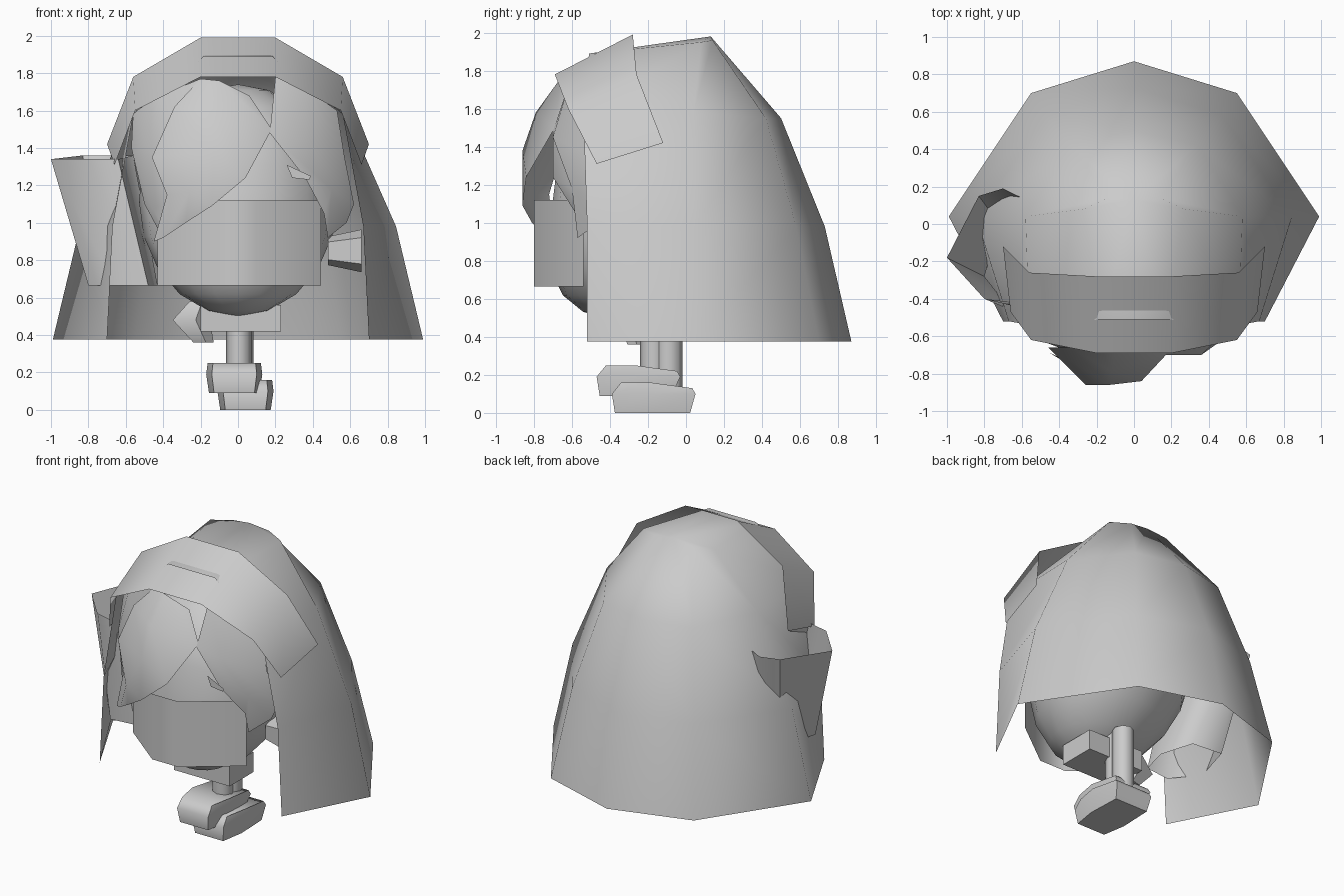
import bpy, bmesh, math

if "Cube" in bpy.data.objects:
    bpy.data.objects.remove(bpy.data.objects["Cube"])


def loft(name, rows, closed=False, caps=False, mirror=False, angle=60):
    """Skin a surface through rows of points with equal counts."""
    bm = bmesh.new()
    grid = [[bm.verts.new(p) for p in r] for r in rows]
    n = len(rows[0])
    for a, b in zip(grid, grid[1:]):
        for i in range(n if closed else n - 1):
            j = (i + 1) % n
            bm.faces.new((a[i], a[j], b[j], b[i]))
    if caps:
        bm.faces.new(grid[0])
        bm.faces.new(grid[-1])
    if mirror:
        geo = bmesh.ops.duplicate(bm, geom=bm.verts[:] + bm.edges[:] + bm.faces[:])["geom"]
        for v in geo:
            if isinstance(v, bmesh.types.BMVert):
                v.co.x *= -1
    bmesh.ops.remove_doubles(bm, verts=bm.verts, dist=0.002)
    bmesh.ops.recalc_face_normals(bm, faces=bm.faces)
    me = bpy.data.meshes.new(name)
    bm.to_mesh(me)
    bm.free()
    ob = bpy.data.objects.new(name, me)
    bpy.context.collection.objects.link(ob)
    smooth(ob, angle)
    return ob


def smooth(ob, angle):
    bpy.ops.object.select_all(action='DESELECT')
    ob.select_set(True)
    bpy.context.view_layer.objects.active = ob
    bpy.ops.object.shade_smooth_by_angle(angle=math.radians(angle))


def ring(cx, cy, z, rx, ry, n=6):
    """Horizontal ring of points."""
    return [(cx + rx * math.cos(2 * math.pi * i / n),
             cy + ry * math.sin(2 * math.pi * i / n), z) for i in range(n)]


# Hood: open-fronted cloth shell, half of it mirrored
loft("hood", [
    [(.70, -.52, .375), (.99, .04, .375), (.55, .70, .375), (0, .87, .375)],
    [(.67, -.52, .98), (.845, .04, .98), (.47, .58, .98), (0, .73, .98)],
    [(.56, -.54, 1.58), (.58, .04, 1.58), (.34, .42, 1.55), (0, .50, 1.55)],
    [(.18, -.51, 1.89), (.27, .08, 1.95), (.14, .14, 1.96), (0, .13, 1.98)],
    [(0, -.51, 1.89), (0, .13, 1.98), (0, .13, 1.98), (0, .13, 1.98)],
], mirror=True, angle=89)

# Headband: tilted strip over the forehead
loft("headband", [
    [(.66, -.47, 1.31), (.55, -.62, 1.60), (.20, -.69, 1.78), (0, -.69, 1.78)],
    [(.70, -.12, 1.42), (.56, -.26, 1.78), (.20, -.28, 1.99), (0, -.28, 1.99)],
], mirror=True)

# Face cover: folded panel over the lower face
arc = [(-.43, -.54), (-.10, -.80), (.10, -.80), (.445, -.54)]
loft("face_cover", [[(x, y, z) for x, y in arc] for z in (.665, 1.12)])

# Head: ellipsoid with the chin pushed forward
bpy.ops.mesh.primitive_uv_sphere_add(segments=16, ring_count=10, radius=1)
head = bpy.context.object
head.name = "head"
for v in head.data.vertices:
    x, y, z = v.co
    v.co = (x * .53, -.22 + y * .48, 1.12 + z * .62)
    if z < 0:
        v.co.y += .18 * z
smooth(head, 60)

# Hair locks: left edge, ridge, right edge per row
loft("front_hair", [
    [(-.20, -.62, 1.77), (-.10, -.66, 1.76), (.06, -.62, 1.68)],
    [(-.34, -.66, 1.62), (-.12, -.79, 1.58), (.18, -.69, 1.50)],
    [(-.46, -.66, 1.35), (-.13, -.86, 1.38), (.04, -.84, 1.24)],
    [(-.38, -.72, 1.15), (-.26, -.86, 1.16), (-.14, -.86, 1.09)],
    [(-.45, -.69, .90), (-.40, -.72, .92), (-.28, -.81, 1.00)]], angle=80)
loft("left_hair", [
    [(-.56, -.45, 1.60), (-.42, -.60, 1.68), (-.20, -.62, 1.77)],
    [(-.57, -.45, 1.40), (-.48, -.63, 1.40), (-.30, -.70, 1.40)],
    [(-.50, -.52, 1.10), (-.46, -.62, 1.08), (-.35, -.68, 1.10)],
    [(-.43, -.60, .97), (-.42, -.61, .97), (-.40, -.62, .98)]])
loft("right_hair", [
    [(.20, -.60, 1.78), (.36, -.56, 1.72), (.53, -.48, 1.60)],
    [(.17, -.70, 1.48), (.36, -.70, 1.45), (.57, -.50, 1.35)],
    [(.36, -.70, 1.24), (.50, -.60, 1.18), (.62, -.44, 1.10)],
    [(.46, -.58, 1.05), (.48, -.57, .92), (.58, -.46, 1.00)]])
loft("small_hair", [
    [(.26, -.71, 1.31), (.29, -.71, 1.24)],
    [(.39, -.71, 1.25), (.38, -.71, 1.23)]])

# Raised sleeve on one side, poking through the hood
loft("left_sleeve", [
    [(-.80, -.28, .665), (-.72, .00, .665), (-.50, -.02, .665),
     (-.43, -.25, .665), (-.48, -.44, .665), (-.66, -.46, .665)],
    [(-1.0, -.18, 1.34), (-.83, .15, 1.36), (-.70, .19, 1.36),
     (-.56, .12, 1.36), (-.64, -.44, 1.34), (-.80, -.40, 1.34)]], closed=True)

# Short sleeve on the other side
turns = [2 * math.pi * i / 5 for i in range(5)]
loft("right_sleeve", [
    [(x, -.32 + r * math.cos(a), .85 + r * math.sin(a)) for a in turns]
    for x, r in ((.48, .08), (.66, .12))], closed=True, caps=True)

# Torso under the head
box = [(-.20, -.42), (.23, -.42), (.23, -.16), (-.20, -.16)]
loft("torso", [[(x, y, z) for x, y in box] for z in (.42, .56)], closed=True, caps=True)

# Hanging hand beside the torso
loft("hand", [
    ring(-.19, -.26, .36, .06, .05, 5), ring(-.26, -.28, .48, .11, .08, 5),
    ring(-.21, -.26, .58, .06, .06, 5)], closed=True, caps=True)

# Legs and shoes, one foot set lower than the other
plan = [(-.12, -.26), (.12, -.26), (.15, -.08), (.14, .18), (-.14, .18), (-.15, -.08)]
for side, x, y, z in (("left", -.02, -.17, .09), ("right", .04, -.09, 0)):
    leg_x = .005 if side == "left" else .015
    loft(side + "_leg", [ring(leg_x, y, h, .068, .072, 8) for h in (z + .1, .60)],
         closed=True, caps=True)
    lift = .04 if side == "left" else 0
    sole = [(x + .9 * px, y - .05 + .9 * py, z + (lift if py > 0 else 0)) for px, py in plan]
    mid = [(x + px, y - .04 + py, z + .10) for px, py in plan]
    top = [(x + .95 * px, y - .03 + .85 * py, z + (.16 if py < .1 else .13)) for px, py in plan]
    loft(side + "_shoe", [sole, mid, top], closed=True, caps=True, angle=65)
